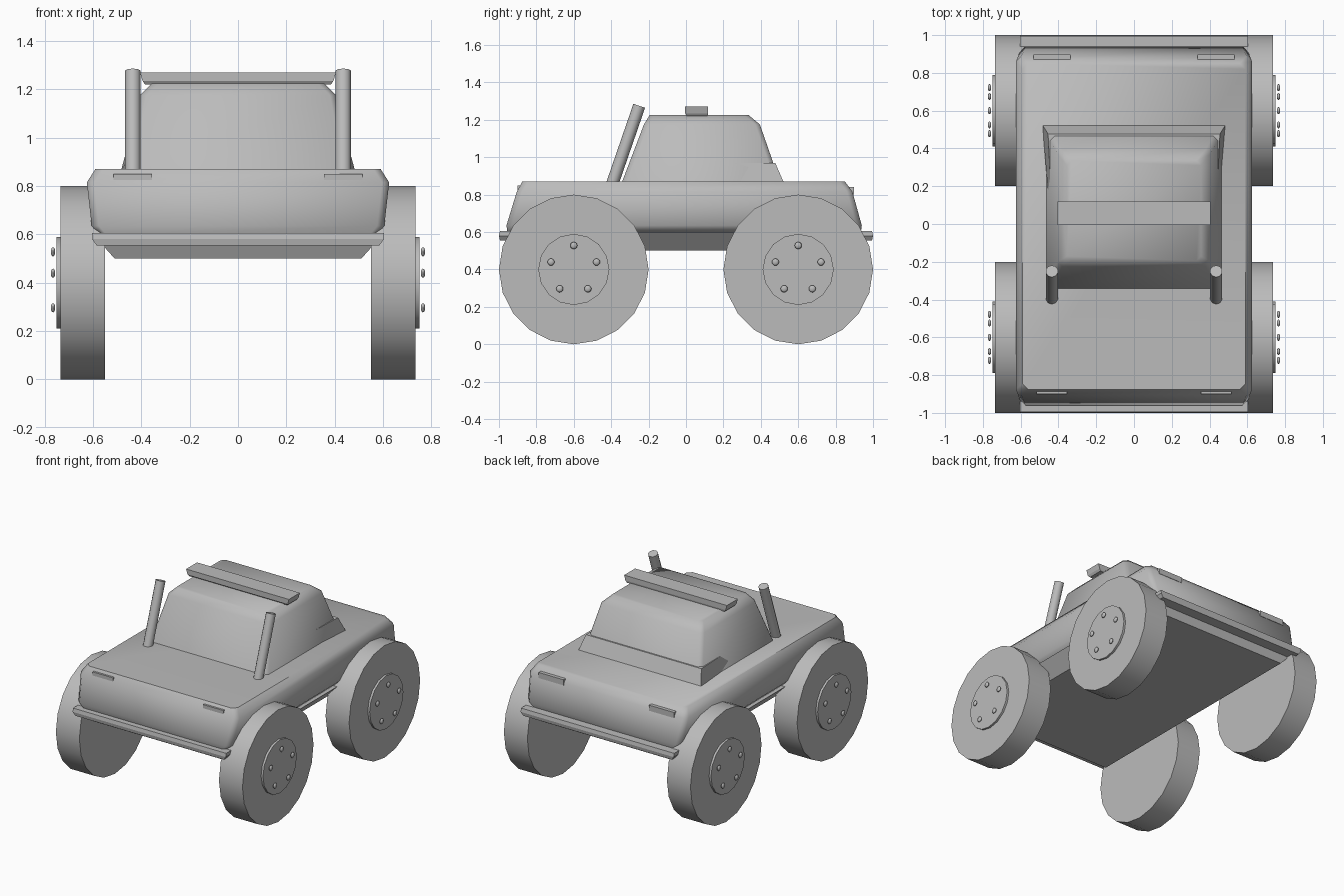
import bpy, bmesh, math
from mathutils import Matrix, Vector

if "Cube" in bpy.data.objects:
    bpy.data.objects.remove(bpy.data.objects["Cube"])

grey = bpy.data.materials.new("plain grey")
grey.diffuse_color = (0.5, 0.5, 0.5, 1)
grey.use_nodes = True
grey.node_tree.nodes["Principled BSDF"].inputs["Base Color"].default_value = grey.diffuse_color


def finish(bm, name, angle):
    bmesh.ops.recalc_face_normals(bm, faces=bm.faces[:])
    mesh = bpy.data.meshes.new(name)
    bm.to_mesh(mesh)
    bm.free()
    mesh.materials.append(grey)
    ob = bpy.data.objects.new(name, mesh)
    bpy.context.collection.objects.link(ob)
    if angle:
        bpy.ops.object.select_all(action='DESELECT')
        ob.select_set(True)
        bpy.context.view_layer.objects.active = ob
        bpy.ops.object.shade_smooth_by_angle(angle=math.radians(angle))
    return ob


def loft(name, rings, cut=0.0, angle=0, x=0.0):
    """Stack of rectangles (z, half width, y front, y back), corners cut off."""
    bm = bmesh.new()
    loops = []
    for z, w, a, b in rings:
        if cut:
            pts = [(-w + cut, a), (w - cut, a), (w, a + cut), (w, b - cut),
                   (w - cut, b), (-w + cut, b), (-w, b - cut), (-w, a + cut)]
        else:
            pts = [(-w, a), (w, a), (w, b), (-w, b)]
        loops.append([bm.verts.new((x + px, py, z)) for px, py in pts])
    n = len(loops[0])
    for lo, hi in zip(loops, loops[1:]):
        for i in range(n):
            j = (i + 1) % n
            bm.faces.new((lo[i], lo[j], hi[j], hi[i]))
    bm.faces.new(loops[0])
    bm.faces.new(loops[-1])
    return finish(bm, name, angle)


def rod(name, p, q, radius, sides, angle=40):
    p, q = Vector(p), Vector(q)
    d = q - p
    bm = bmesh.new()
    m = Matrix.Translation((p + q) / 2) @ d.to_track_quat('Z', 'Y').to_matrix().to_4x4()
    bmesh.ops.create_cone(bm, cap_ends=True, segments=sides, radius1=radius,
                          radius2=radius, depth=d.length, matrix=m)
    return finish(bm, name, angle)


# body shell and underside
loft("body", [(0.60, 0.575, -0.955, 0.935), (0.635, 0.605, -0.96, 0.94),
              (0.815, 0.625, -0.905, 0.89), (0.87, 0.59, -0.875, 0.85)], 0.03, 50)
loft("chassis", [(0.50, 0.51, -0.90, 0.90), (0.60, 0.60, -0.95, 0.93)])

# cabin with flared skirt around its rear
loft("cabin", [(0.86, 0.465, -0.345, 0.505), (1.175, 0.405, -0.225, 0.395),
               (1.225, 0.355, -0.195, 0.335)], 0.025, 50)
skirt = loft("cabin_skirt", [(0.86, 0.485, -0.25, 0.525), (0.97, 0.455, -0.25, 0.477)])
for v in skirt.data.vertices:
    if v.co.y < 0:
        v.co.x = math.copysign(0.42, v.co.x)

# roof bar
loft("roof_bar", [(1.22, 0.385, 0.005, 0.115), (1.235, 0.395, -0.005, 0.118),
                  (1.27, 0.405, -0.005, 0.118)])

# bumpers
loft("front_bumper", [(0.555, 0.585, -0.995, -0.93), (0.58, 0.603, -1.0, -0.93),
                      (0.605, 0.603, -0.995, -0.93)])
loft("rear_bumper", [(0.555, 0.585, 0.92, 0.995), (0.58, 0.603, 0.92, 1.0),
                     (0.605, 0.603, 0.92, 0.995)])

for s, side in ((-1, "left"), (1, "right")):
    # leaning posts
    rod(side + "_post", (s * 0.435, -0.414, 0.80), (s * 0.435, -0.25, 1.275), 0.033, 10)
    # lamps
    loft(side + "_headlight", [(0.82, 0.08, -0.90, -0.87), (0.85, 0.08, -0.90, -0.87)],
         x=s * 0.435)
    loft(side + "_tail_light", [(0.80, 0.098, 0.86, 0.897), (0.84, 0.098, 0.86, 0.897)],
         x=s * 0.435)
    # wheels, hubs and bolts
    for y, end in ((-0.6, "front"), (0.6, "rear")):
        tag = end + "_" + side
        rod(tag + "_wheel", (s * 0.55, y, 0.4), (s * 0.735, y, 0.4), 0.4, 20)
        rod(tag + "_hub", (s * 0.70, y, 0.4), (s * 0.75, y, 0.4), 0.19, 16)
        bm = bmesh.new()
        for k in range(5):
            a = math.radians(90 + 72 * k)
            m = Matrix.Translation((s * 0.765, y + 0.128 * math.cos(a),
                                    0.4 + 0.128 * math.sin(a)))
            bmesh.ops.create_uvsphere(bm, u_segments=10, v_segments=6, radius=0.019,
                                      matrix=m @ Matrix.Diagonal((0.5, 1, 1, 1)))
        finish(bm, tag + "_bolts", 60)
